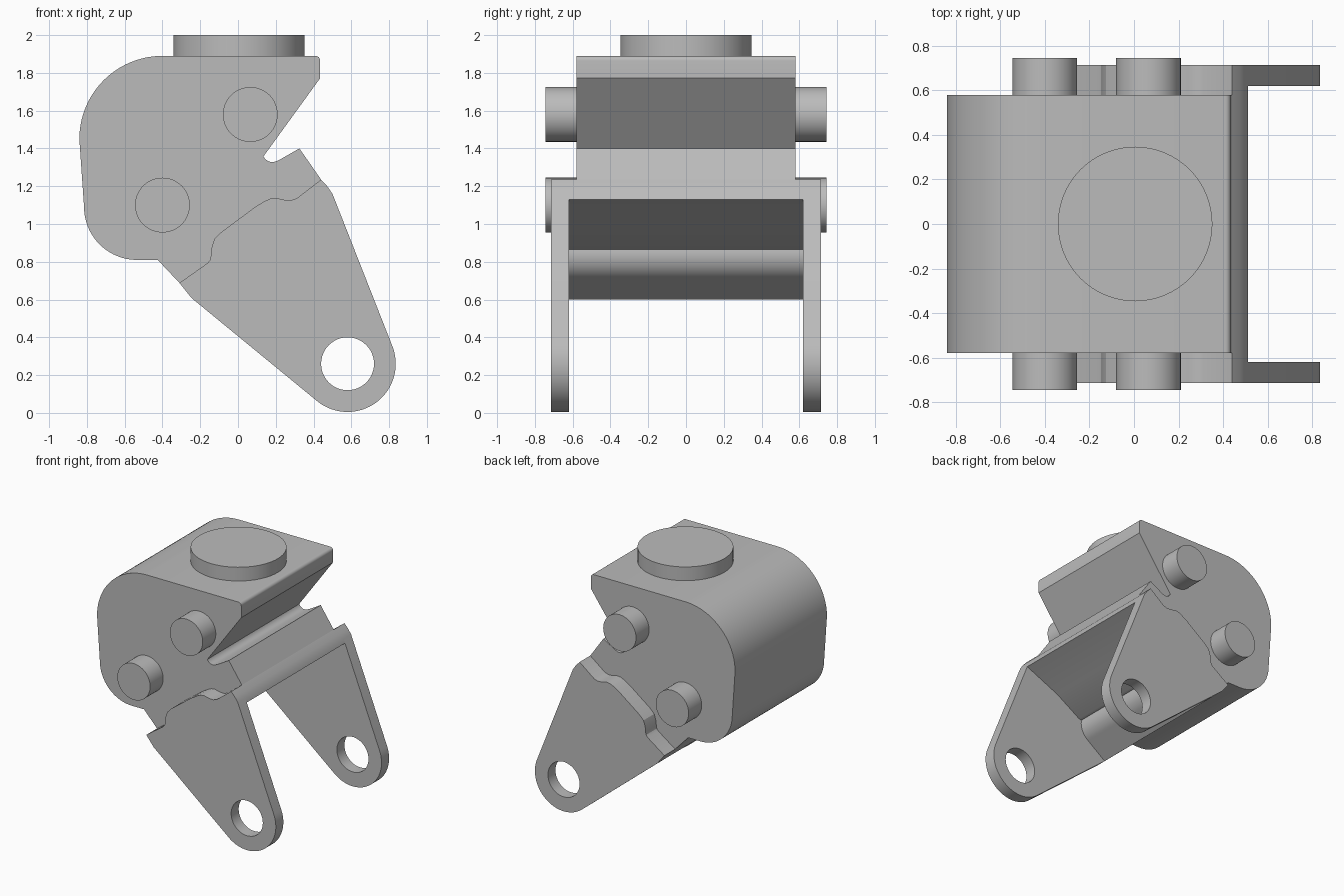
import bpy
import math

cube = bpy.data.objects.get("Cube")
if cube:
    bpy.data.objects.remove(cube, do_unlink=True)

grey = bpy.data.materials.new("plain grey")
grey.use_nodes = True
COLOUR = (0.5, 0.5, 0.5, 1)
grey.diffuse_color = COLOUR
grey.node_tree.nodes["Principled BSDF"].inputs["Base Color"].default_value = COLOUR


def arc(cx, cz, r, start, end, steps=20):
    angles = [math.radians(start + (end - start) * i / steps) for i in range(steps + 1)]
    return [(cx + r * math.cos(a), cz + r * math.sin(a)) for a in angles]


def finish(obj):
    obj.data.materials.clear()
    obj.data.materials.append(grey)
    bpy.ops.object.select_all(action="DESELECT")
    obj.select_set(True)
    bpy.context.view_layer.objects.active = obj
    bpy.ops.object.mode_set(mode="EDIT")
    bpy.ops.mesh.select_all(action="SELECT")
    bpy.ops.mesh.remove_doubles(threshold=0.0001)
    bpy.ops.mesh.normals_make_consistent(inside=False)
    bpy.ops.object.mode_set(mode="OBJECT")
    bpy.ops.object.shade_smooth_by_angle(angle=math.radians(25))


def extrude(name, outlines, y, half):
    """Fill side-on x, z outlines and thicken them along y."""
    curve = bpy.data.curves.new(name, "CURVE")
    curve.dimensions = "2D"
    curve.fill_mode = "BOTH"
    curve.extrude = half
    for points in outlines:
        spline = curve.splines.new("POLY")
        spline.points.add(len(points) - 1)
        for p, (x, z) in zip(spline.points, points):
            p.co = (x, z, 0, 1)
        spline.use_cyclic_u = True
    obj = bpy.data.objects.new(name, curve)
    bpy.context.collection.objects.link(obj)
    obj.rotation_euler.x = math.pi / 2
    obj.location.y = y
    bpy.ops.object.select_all(action="DESELECT")
    obj.select_set(True)
    bpy.context.view_layer.objects.active = obj
    bpy.ops.object.convert(target="MESH")
    finish(bpy.context.object)


def cylinder(name, r, depth, location, tilt=0):
    bpy.ops.mesh.primitive_cylinder_add(vertices=64, radius=r, depth=depth,
                                        location=location, rotation=(tilt, 0, 0))
    obj = bpy.context.object
    obj.name = name
    finish(obj)


# Main block with rounded back and a notch under the overhang
body = arc(-0.40, 1.45, 0.44, 90, 180)
body += arc(-0.535, 1.09, 0.28, 180, 270)
body += [(-0.425, 0.81), (-0.31, 0.688), (-0.1, 0.8), (0, 0.95), (0.25, 1.06),
         (0.44, 1.235), (0.325, 1.4), (0.22, 1.34)]
body += arc(0.182, 1.38, 0.052, 290, 205, 8)
body += [(0.435, 1.772)]
body += arc(0.41, 1.865, 0.025, 0, 90, 6)
extrude("body", [body], 0, 0.58)

# Upper edge shared by the bracket web and its arms
ledge = [(-0.31, 0.688), (-0.16, 0.794), (-0.148, 0.81), (-0.144, 0.83), (-0.14, 0.873),
         (-0.125, 0.92), (-0.087, 0.958), (0.09, 1.09), (0.14, 1.12), (0.17, 1.134),
         (0.2, 1.138), (0.245, 1.128), (0.28, 1.126), (0.31, 1.135), (0.44, 1.235),
         (0.474, 1.198), (0.5, 1.16)]

# Web joining the arms, with a stepped hollow underside
hollow = [(0.512, 1.13), (0.22, 1.0), (0.01, 0.87)]
hollow += arc(-0.16, 0.84, 0.15, 10, -57, 12)
hollow += [(-0.236, 0.6), (-0.246, 0.608)]
extrude("bracket_web", [ledge + hollow], 0, 0.62)

# Tapering arms with round eyes
arm = ledge + arc(0.58, 0.26, 0.255, 22, -130, 36) + [(-0.246, 0.608)]
eye = arc(0.58, 0.26, 0.14, 0, 352.5, 47)
for name, side in (("front_arm", -1), ("back_arm", 1)):
    extrude(name, [arm, eye], side * 0.6675, 0.0475)

# Cross pins and the round top pad
for name, x, z in (("upper_pin", 0.065, 1.58), ("lower_pin", -0.40, 1.10)):
    cylinder(name, 0.145, 1.49, (x, 0, z), math.pi / 2)
cylinder("top_pad", 0.347, 0.13, (0.005, 0, 1.935))
